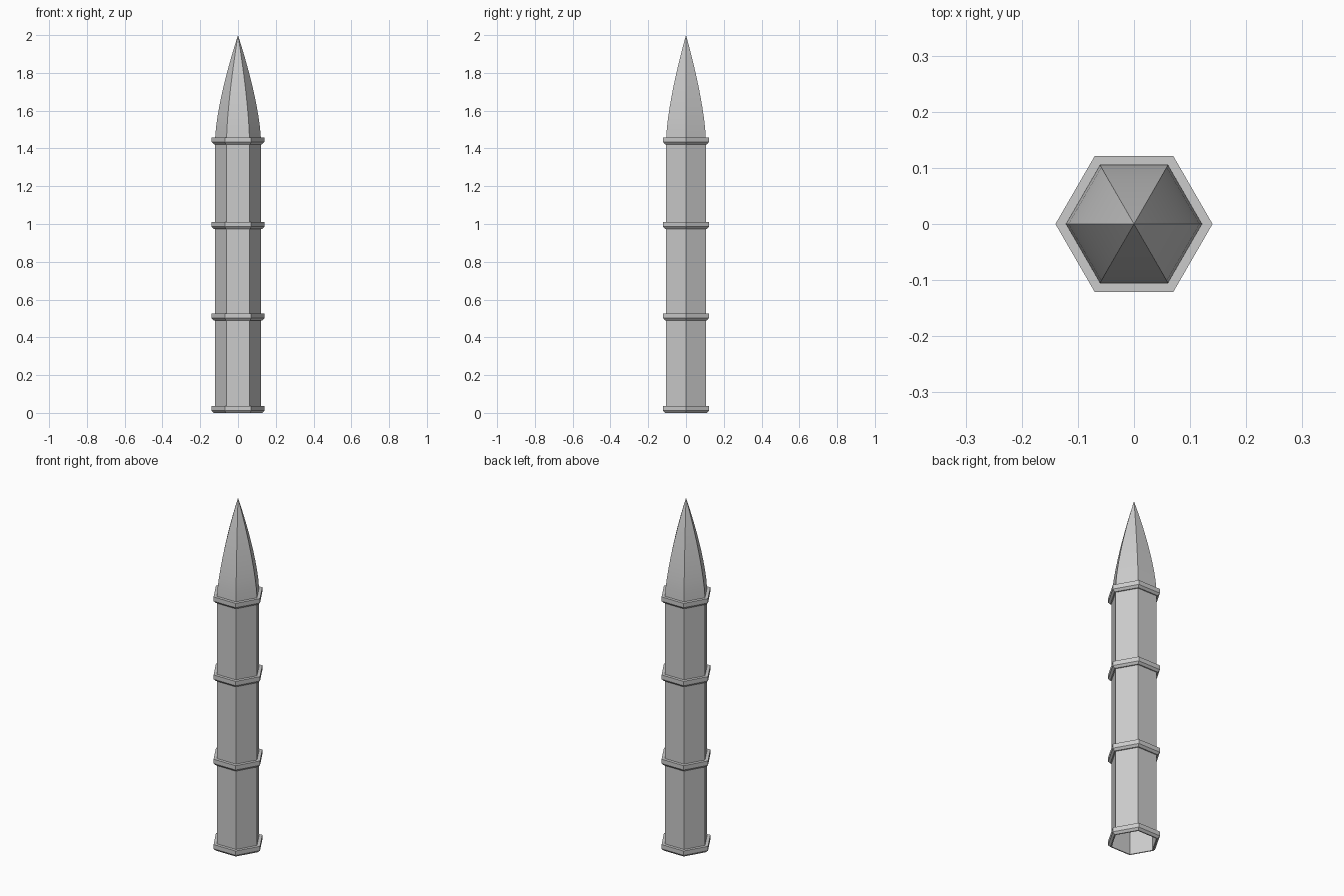
import bpy, bmesh, math

cube = bpy.data.objects.get("Cube")
if cube:
    bpy.data.objects.remove(cube)

SIDES = 6
SHAFT_R, BAND_R, CHAMFER_R = 0.121, 0.14, 0.128
SPIRE_Z, TOP_Z = 1.455, 2.0

stone = bpy.data.materials.new("light grey stone")
stone.use_nodes = True
grey = (0.6, 0.6, 0.6, 1)
stone.diffuse_color = grey
stone.node_tree.nodes["Principled BSDF"].inputs["Base Color"].default_value = grey


def hex_lathe(name, profile, tip=None):
    """Sweep (radius, height) points round six sides, with an optional apex."""
    bm = bmesh.new()
    loops = []
    for r, z in profile:
        loops.append([bm.verts.new((r * math.cos(math.tau * i / SIDES),
                                    r * math.sin(math.tau * i / SIDES), z))
                      for i in range(SIDES)])
    for low, high in zip(loops, loops[1:]):
        for i in range(SIDES):
            j = (i + 1) % SIDES
            bm.faces.new((low[i], low[j], high[j], high[i]))
    if tip is not None:
        apex = bm.verts.new((0, 0, tip))
        for i in range(SIDES):
            bm.faces.new((loops[-1][i], loops[-1][(i + 1) % SIDES], apex))
    mesh = bpy.data.meshes.new(name)
    bm.to_mesh(mesh)
    bm.free()
    mesh.materials.append(stone)
    obj = bpy.data.objects.new(name, mesh)
    bpy.context.collection.objects.link(obj)
    bpy.ops.object.select_all(action='DESELECT')
    obj.select_set(True)
    bpy.context.view_layer.objects.active = obj
    bpy.ops.object.shade_smooth_by_angle(angle=math.radians(30))
    return obj


# Hollow shaft, open at the bottom
hex_lathe("shaft", [(SHAFT_R, 0), (SHAFT_R, SPIRE_Z)])

# Curved spire
STEPS = 10
curve = [(SHAFT_R * (1 - (k / STEPS) ** 1.45), SPIRE_Z + (TOP_Z - SPIRE_Z) * k / STEPS)
         for k in range(STEPS)]
hex_lathe("spire", curve, tip=TOP_Z)

# Bands: chamfered underside, upright face, flat top
bands = {"base_band": 0, "lower_band": 0.49, "middle_band": 0.974, "upper_band": 1.422}
for name, z in bands.items():
    hex_lathe(name, [(SHAFT_R, z), (CHAMFER_R, z), (BAND_R, z + 0.012),
                     (BAND_R, z + 0.037), (SHAFT_R, z + 0.037)])
